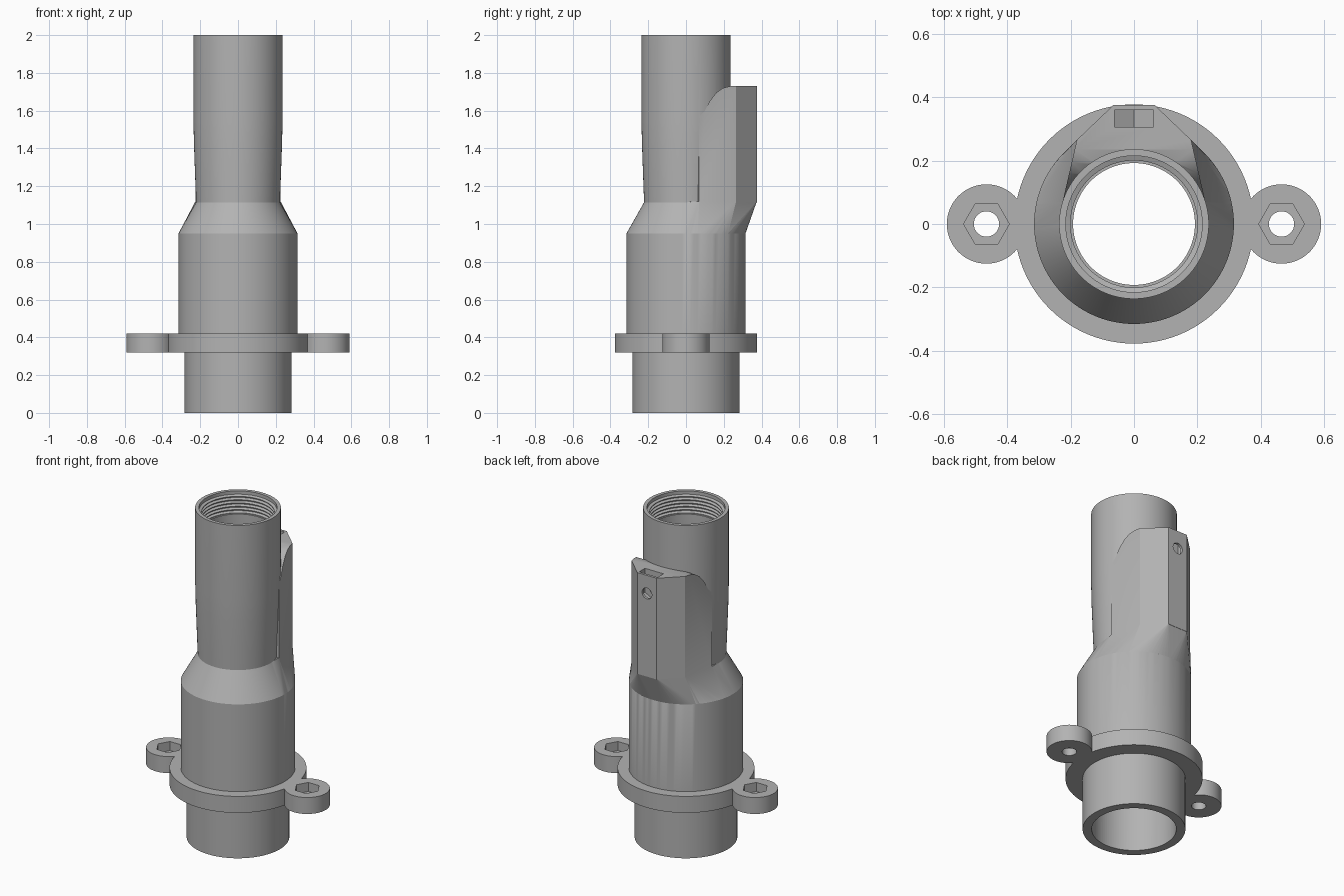
import bpy, bmesh, math
from mathutils import Vector

cube = bpy.data.objects.get("Cube")
if cube:
    bpy.data.objects.remove(cube, do_unlink=True)

grey = bpy.data.materials.new("plain_grey")
grey.use_nodes = True
grey.diffuse_color = (0.45, 0.45, 0.45, 1)
grey.node_tree.nodes["Principled BSDF"].inputs["Base Color"].default_value = (0.45, 0.45, 0.45, 1)
SEGMENTS = 96


def finish(name, bm):
    bmesh.ops.remove_doubles(bm, verts=bm.verts, dist=1e-5)
    bmesh.ops.recalc_face_normals(bm, faces=bm.faces)
    mesh = bpy.data.meshes.new(name)
    bm.to_mesh(mesh)
    bm.free()
    mesh.materials.append(grey)
    obj = bpy.data.objects.new(name, mesh)
    bpy.context.collection.objects.link(obj)
    return obj


def lathe(name, profile):
    """Solid of revolution from (radius, z) points."""
    bm = bmesh.new()
    verts = [bm.verts.new((r, 0, z)) for r, z in profile]
    edges = [bm.edges.new(pair) for pair in zip(verts, verts[1:])]
    bmesh.ops.spin(bm, geom=verts + edges, axis=(0, 0, 1), cent=(0, 0, 0),
                   angle=math.tau, steps=SEGMENTS)
    return finish(name, bm)


def prism(name, points, direction):
    """Polygon of 3D points pushed along a direction."""
    bm = bmesh.new()
    face = bm.faces.new([bm.verts.new(p) for p in points])
    out = bmesh.ops.extrude_face_region(bm, geom=[face])
    moved = [g for g in out["geom"] if isinstance(g, bmesh.types.BMVert)]
    bmesh.ops.translate(bm, verts=moved, vec=Vector(direction))
    return finish(name, bm)


def ring(radius, z, count, x=0):
    return [(x + radius * math.cos(math.tau * i / count),
             radius * math.sin(math.tau * i / count), z) for i in range(count)]


def combine(target, tool, operation):
    mod = target.modifiers.new("combine", "BOOLEAN")
    mod.operation, mod.solver, mod.object = operation, "EXACT", tool
    bpy.context.view_layer.objects.active = target
    bpy.ops.object.modifier_apply(modifier=mod.name)
    bpy.data.objects.remove(tool, do_unlink=True)


def smooth(obj):
    bpy.ops.object.select_all(action="DESELECT")
    obj.select_set(True)
    bpy.context.view_layer.objects.active = obj
    bpy.ops.object.shade_smooth_by_angle(angle=math.radians(28))


# Stepped tube
body = lathe("stepped_tube", [
    (0, 0), (0.283, 0), (0.283, 0.37), (0.315, 0.37), (0.315, 0.95), (0.222, 1.115),
    (0.227, 1.25), (0.233, 1.42), (0.236, 1.55), (0.236, 2), (0, 2)])

# Clamp block on the back: plan outline limited by a side outline
half_plan = [(0.065, 0.375), (0.18, 0.265), (0.225, 0.07), (0.1, 0)]
plan = half_plan + [(-x, y) for x, y in reversed(half_plan)]
block = prism("clamp_block", [(x, y, 1.115) for x, y in plan], (0, 0, 0.8))
side = [(-0.1, 1), (-0.1, 1.4), (0.1, 1.6), (0.125, 1.65), (0.16, 1.695),
        (0.195, 1.72), (0.235, 1.73), (0.5, 1.73), (0.5, 1)]
combine(block, prism("side_outline", [(-0.5, y, z) for y, z in side], (1, 0, 0)), "INTERSECT")

# Shoulder blending the block into the wide tube
bm = bmesh.new()
for p in [(x, y, 1.12) for x, y in plan] + ring(0.22, 1.115, SEGMENTS) + ring(0.315, 0.95, SEGMENTS):
    bm.verts.new(p)
hull = bmesh.ops.convex_hull(bm, input=bm.verts)
loose = {g for k in ("geom_interior", "geom_unused") for g in hull[k]
         if isinstance(g, bmesh.types.BMVert)}
bmesh.ops.delete(bm, geom=list(loose), context="VERTS")
shoulder = finish("shoulder", bm)
combine(body, shoulder, "UNION")
combine(body, block, "UNION")

# Bore with thread grooves at the top
thread = []
grooves, start, pitch = 6, 1.87, 0.02
for i in range(grooves):
    z = start + i * pitch
    thread += [(0.2, z), (0.2, z + pitch * 0.2), (0.215, z + pitch * 0.5), (0.215, z + pitch * 0.7)]
bore = [(0, -0.1), (0.233, -0.1), (0.233, 0.93), (0.192, 1.1), (0.192, start)]
combine(body, lathe("bore", bore + thread + [(0.215, 1.99), (0.215, 2.1), (0, 2.1)]), "DIFFERENCE")

# Nut slot with a pointed floor, and its screw hole
slot = [(0, 1.55), (0.062, 1.585), (0.062, 1.9), (-0.062, 1.9), (-0.062, 1.585)]
combine(body, prism("nut_slot", [(x, 0.305, z) for x, z in slot], (0, 0.055, 0)), "DIFFERENCE")
hole = [(x, 0.27, 1.62 + y) for x, y, _ in ring(0.033, 0, 32)]
combine(body, prism("screw_hole", hole, (0, 0.2, 0)), "DIFFERENCE")
smooth(body)

# Flange with two bolt ears
flange = prism("mounting_flange", ring(0.377, 0.32, SEGMENTS), (0, 0, 0.1))
for x in (-0.465, 0.465):
    combine(flange, prism("ear", ring(0.125, 0.32, 64, x), (0, 0, 0.1)), "UNION")
    combine(flange, prism("bolt_hole", ring(0.04, 0.2, 32, x), (0, 0, 0.4)), "DIFFERENCE")
    combine(flange, prism("nut_pocket", ring(0.072, 0.365, 6, x), (0, 0, 0.2)), "DIFFERENCE")
combine(flange, prism("flange_opening", ring(0.26, 0.2, SEGMENTS), (0, 0, 0.4)), "DIFFERENCE")
smooth(flange)
